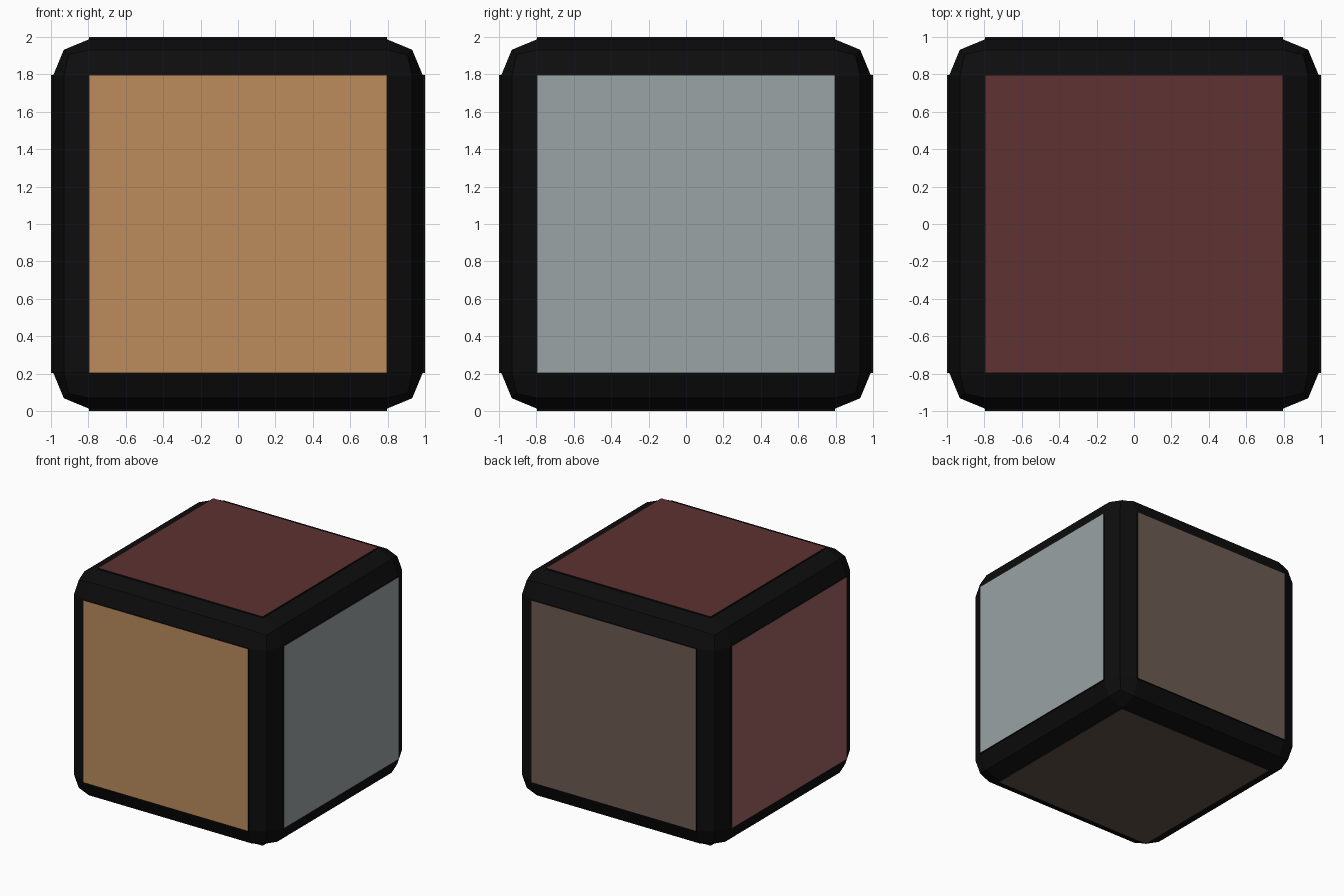
import bpy
from mathutils import Vector

if "Cube" in bpy.data.objects:
    bpy.data.objects.remove(bpy.data.objects["Cube"])


def material(name, rgb):
    # sRGB 0-255 to linear colour
    lin = [c / 255 / 12.92 if c < 10 else ((c / 255 + 0.055) / 1.055) ** 2.4 for c in rgb]
    m = bpy.data.materials.new(name)
    m.diffuse_color = (*lin, 1)
    m.use_nodes = True
    m.node_tree.nodes["Principled BSDF"].inputs["Base Color"].default_value = m.diffuse_color
    return m


black = material("black", (13, 13, 13))
CENTRE = Vector((0, 0, 1))

# Body: black cube with two-step bevelled edges
bpy.ops.mesh.primitive_cube_add(size=1.98, location=CENTRE)
body = bpy.context.object
body.name = "cube_body"
body.data.materials.append(black)
bevel = body.modifiers.new("edge_bevel", 'BEVEL')
bevel.width = 0.2
bevel.segments = 2
bevel.limit_method = 'NONE'


def panel(name, direction, rgb):
    # Thin slab sunk in the body: black sides, coloured outer face
    d = Vector(direction)
    half, inner, outer = 0.796, 0.97, 1.0
    bpy.ops.mesh.primitive_cube_add(size=2, location=CENTRE + d * (inner + outer) / 2)
    ob = bpy.context.object
    ob.name = name
    ob.scale = [(outer - inner) / 2 if abs(c) > 0.5 else half for c in d]
    bpy.ops.object.transform_apply(location=False, rotation=False, scale=True)
    ob.data.materials.append(black)
    ob.data.materials.append(material(name + "_colour", rgb))
    for f in ob.data.polygons:
        f.material_index = 1 if f.normal.dot(d) > 0.9 else 0


# Six coloured panels
panel("front_panel", (0, -1, 0), (188, 140, 92))
panel("back_panel", (0, 1, 0), (108, 92, 82))
panel("right_panel", (1, 0, 0), (154, 163, 165))
panel("left_panel", (-1, 0, 0), (158, 100, 100))
panel("top_panel", (0, 0, 1), (94, 50, 50))
panel("bottom_panel", (0, 0, -1), (100, 82, 75))
